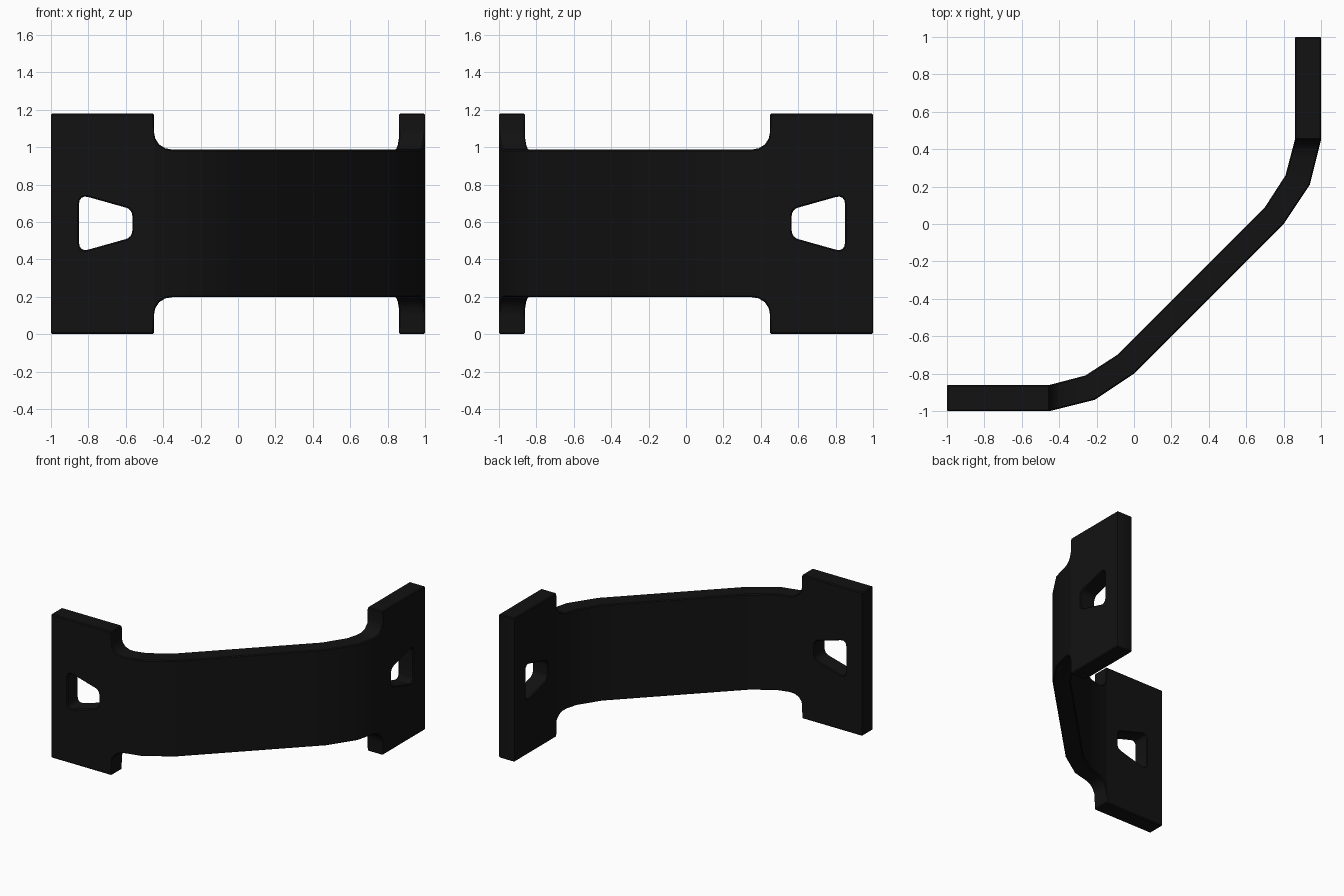
import bpy, bmesh
from mathutils import Vector

if "Cube" in bpy.data.objects:
    bpy.data.objects.remove(bpy.data.objects["Cube"])


def rounded(points, radii, steps=4):
    """Round the corners of a 2D outline with short curves."""
    out = []
    for i, (p, r) in enumerate(zip(points, radii)):
        p = Vector(p)
        if r == 0:
            out.append(p)
            continue
        a = p + (Vector(points[i - 1]) - p).normalized() * r
        b = p + (Vector(points[(i + 1) % len(points)]) - p).normalized() * r
        for k in range(steps + 1):
            t = k / steps
            w = 1.6 * t * (1 - t)
            out.append((a * (1 - t) ** 2 + p * w + b * t * t) / ((1 - t) ** 2 + w + t * t))
    return out


def prism(name, base, offset):
    """Closed prism from a 3D outline swept along an offset."""
    bm = bmesh.new()
    face = bm.faces.new([bm.verts.new(p) for p in base])
    ext = bmesh.ops.extrude_face_region(bm, geom=[face], use_keep_orig=True)
    moved = [v for v in ext["geom"] if isinstance(v, bmesh.types.BMVert)]
    bmesh.ops.translate(bm, verts=moved, vec=offset)
    bmesh.ops.recalc_face_normals(bm, faces=bm.faces[:])
    mesh = bpy.data.meshes.new(name)
    bm.to_mesh(mesh)
    bm.free()
    obj = bpy.data.objects.new(name, mesh)
    bpy.context.collection.objects.link(obj)
    return obj


H = 1.18

# Bent strap body: half plan outline, reflected across the diagonal
outer = [(-1, -1), (-0.45, -1), (-0.21, -0.94), (0, -0.80)]
inner = [(-1, -0.86), (-0.45, -0.86), (-0.26, -0.81), (-0.09, -0.70)]
flip = lambda pts: [(-y, -x) for x, y in reversed(pts)]
plan = outer + flip(outer) + list(reversed(inner + flip(inner)))
bracket = prism("bent_bracket", [(x, y, 0) for x, y in plan], (0, 0, H))

# Cutter profiles in x, z: tapered slot, upper and lower notch with filleted corner
slot = rounded([(-0.85, 0.438), (-0.565, 0.518), (-0.565, 0.667), (-0.85, 0.747)],
               [0.05, 0.035, 0.035, 0.05])
upper = rounded([(-0.45, 0.987), (0.5, 0.987), (0.5, 1.4), (-0.45, 1.4)], [0.1, 0, 0, 0])
lower = [Vector((p.x, 1.185 - p.y)) for p in upper]

cutters = []
for name, profile, y0, depth in (("slot", slot, -1.1, 0.4),
                                 ("upper_notch", upper, -1.1, 1.1),
                                 ("lower_notch", lower, -1.1, 1.1)):
    cutters.append(prism(name + "_cutter_left", [(p.x, y0, p.y) for p in profile], (0, depth, 0)))
    cutters.append(prism(name + "_cutter_right", [(-y0, -p.x, p.y) for p in profile], (-depth, 0, 0)))

for c in cutters:
    c.hide_render = True
    mod = bracket.modifiers.new(c.name, "BOOLEAN")
    mod.operation = "DIFFERENCE"
    mod.solver = "EXACT"
    mod.object = c

# Softened sharp edges
bevel = bracket.modifiers.new("edge_bevel", "BEVEL")
bevel.width = 0.007
bevel.segments = 1
bevel.limit_method = "ANGLE"
bevel.angle_limit = 1.0

# Bake the modifiers and drop the cutters
bpy.context.view_layer.objects.active = bracket
bpy.ops.object.select_all(action="DESELECT")
bracket.select_set(True)
bpy.ops.object.convert(target="MESH")
for c in cutters:
    bpy.data.objects.remove(c)
bpy.ops.object.shade_smooth_by_angle()

# Black finish
black = bpy.data.materials.new("black_metal")
black.diffuse_color = (0.006, 0.006, 0.006, 1)
black.use_nodes = True
black.node_tree.nodes["Principled BSDF"].inputs["Base Color"].default_value = black.diffuse_color
bracket.data.materials.clear()
bracket.data.materials.append(black)
